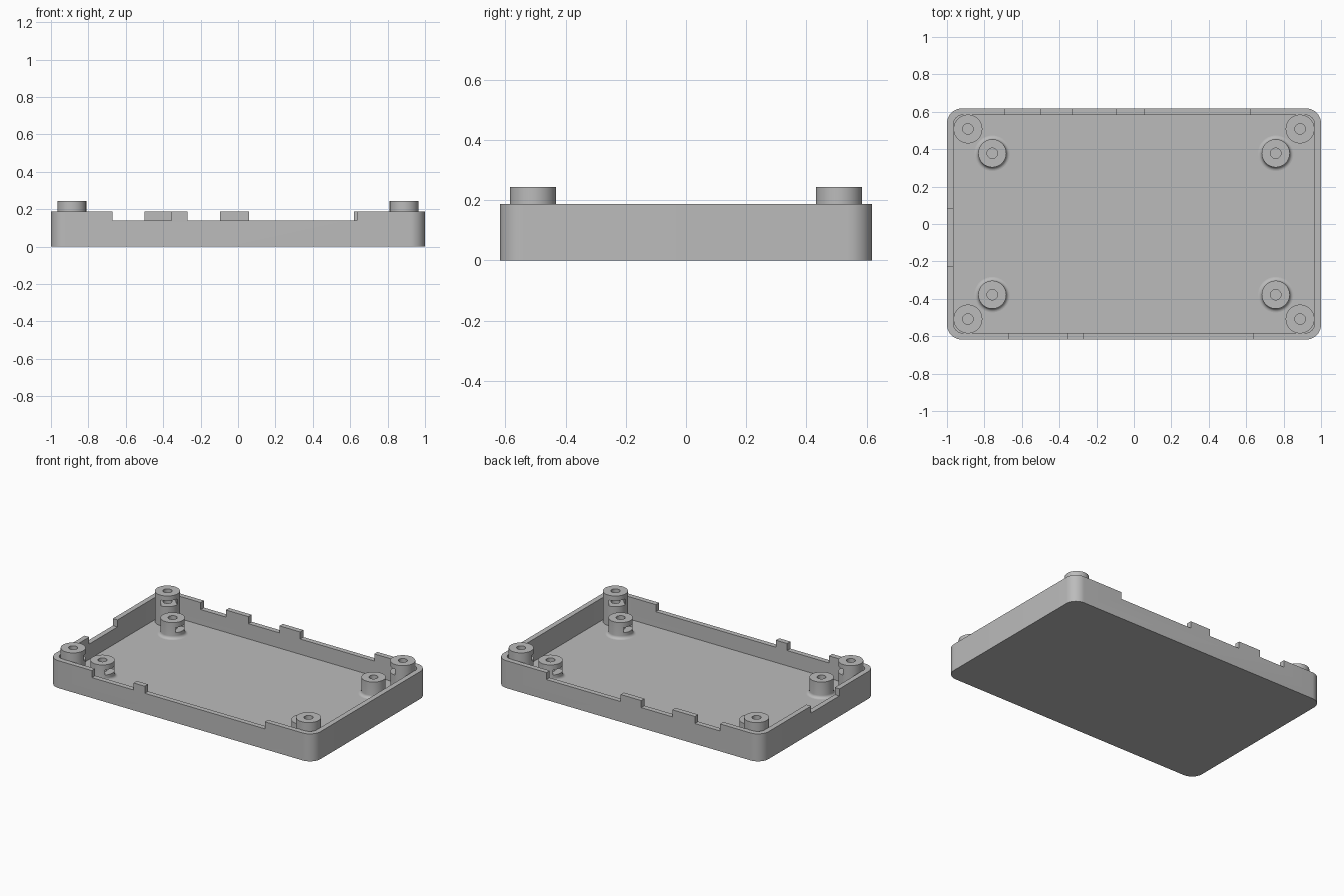
import bpy, bmesh, math
from mathutils import Matrix, Vector

cube = bpy.data.objects.get("Cube")
if cube:
    bpy.data.objects.remove(cube, do_unlink=True)

HALF_X, HALF_Y = 1.0, 0.618
WALL, FLOOR, RIM, SILL = 0.035, 0.035, 0.187, 0.139
BORE = 0.028

grey = bpy.data.materials.new("grey plastic")
grey.use_nodes = True
colour = (0.5, 0.5, 0.5, 1)
grey.diffuse_color = colour
grey.node_tree.nodes["Principled BSDF"].inputs["Base Color"].default_value = colour


def finish(name, bm):
    bmesh.ops.recalc_face_normals(bm, faces=bm.faces)
    mesh = bpy.data.meshes.new(name)
    bm.to_mesh(mesh)
    bm.free()
    mesh.materials.append(grey)
    obj = bpy.data.objects.new(name, mesh)
    bpy.context.collection.objects.link(obj)
    return obj


def select(obj):
    bpy.ops.object.select_all(action='DESELECT')
    obj.select_set(True)
    bpy.context.view_layer.objects.active = obj


def rounded_block(name, hx, hy, r, z0, z1):
    """Vertical prism with rounded corners."""
    bm = bmesh.new()
    ring = []
    for i, (sx, sy) in enumerate([(1, 1), (-1, 1), (-1, -1), (1, -1)]):
        for k in range(13):
            a = math.radians(90 * i + 7.5 * k)
            ring.append(bm.verts.new((sx * (hx - r) + r * math.cos(a),
                                      sy * (hy - r) + r * math.sin(a), z0)))
    base = bm.faces.new(ring)
    top = bmesh.ops.extrude_face_region(bm, geom=[base])["geom"]
    bmesh.ops.translate(bm, vec=(0, 0, z1 - z0),
                        verts=[g for g in top if isinstance(g, bmesh.types.BMVert)])
    return finish(name, bm)


def box(name, low, high, turn=Matrix.Identity(4)):
    low, high = Vector(low), Vector(high)
    bm = bmesh.new()
    bmesh.ops.create_cube(bm, size=1)
    bmesh.ops.scale(bm, vec=high - low, verts=bm.verts)
    bmesh.ops.translate(bm, vec=(low + high) / 2, verts=bm.verts)
    bmesh.ops.transform(bm, matrix=turn, verts=bm.verts)
    return finish(name, bm)


def lathe(name, profile, steps=48):
    """Spin a closed (radius, z) outline into a hollow post."""
    bm = bmesh.new()
    rings = []
    for s in range(steps):
        a = math.tau * s / steps
        rings.append([bm.verts.new((r * math.cos(a), r * math.sin(a), z)) for r, z in profile])
    n = len(profile)
    for s in range(steps):
        p, q = rings[s], rings[(s + 1) % steps]
        for i in range(n):
            j = (i + 1) % n
            bm.faces.new((p[i], q[i], q[j], p[j]))
    return finish(name, bm)


def cut(obj, cutter):
    cutter.hide_render = True
    mod = obj.modifiers.new("cut", 'BOOLEAN')
    mod.operation, mod.solver, mod.object = 'DIFFERENCE', 'EXACT', cutter
    select(obj)
    bpy.ops.object.modifier_apply(modifier=mod.name)
    bpy.data.objects.remove(cutter, do_unlink=True)


def smooth(obj):
    select(obj)
    bpy.ops.object.shade_smooth_by_angle(angle=math.radians(30))


# Tray: rounded shell with an open top
tray = rounded_block("tray", HALF_X, HALF_Y, 0.08, 0, RIM)
cut(tray, rounded_block("cavity_cutter", HALF_X - WALL, HALF_Y - WALL, 0.05, FLOOR, 0.4))

# Port notches in the front, back and right-hand walls
for x0, x1 in [(-0.67, -0.355), (-0.27, 0.635)]:
    cut(tray, box("front_notch", (x0, -0.7, SILL), (x1, -0.56, 0.4)))
for x0, x1 in [(-0.69, -0.5), (-0.33, -0.095), (0.06, 0.62)]:
    cut(tray, box("back_notch", (x0, 0.56, SILL), (x1, 0.7, 0.4)))
cut(tray, box("side_notch", (-1.1, -0.225, SILL), (-0.94, 0.08, 0.4)))
smooth(tray)

# Post outlines; the board posts have a filleted foot
TOP, BOARD_TOP = 0.243, 0.145
FOOT = FLOOR - 0.004
corner_outline = [(BORE, FOOT), (0.077, FOOT), (0.077, TOP), (BORE, TOP)]
fillet = [(0.095 - 0.02 * math.sin(a), FLOOR + 0.02 * (1 - math.cos(a)))
          for a in [math.pi / 2 * k / 6 for k in range(7)]]
board_outline = [(BORE, FOOT), (0.095, FOOT)] + fillet + [(0.075, BOARD_TOP), (BORE, BOARD_TOP)]


# Four corner posts and four board posts, each with an inward nut slot
for sx, x_name in [(-1, "right"), (1, "left")]:
    for sy, y_name in [(-1, "front"), (1, "back")]:
        post = lathe(f"{y_name}_{x_name}_corner_post", corner_outline)
        turn = Matrix.Rotation(math.atan2(-sy, -sx), 4, 'Z')
        cut(post, box("nut_slot", (-0.045, -0.05, 0.17), (0.12, 0.05, 0.21), turn))
        post.location = (sx * 0.888, sy * 0.508, 0)
        smooth(post)

        post = lathe(f"{y_name}_{x_name}_board_post", board_outline)
        turn = Matrix.Rotation(math.atan2(0, -sx), 4, 'Z')
        cut(post, box("nut_slot", (-0.045, -0.05, 0.075), (0.12, 0.05, 0.11), turn))
        post.location = (sx * 0.758, sy * 0.378, 0)
        smooth(post)
